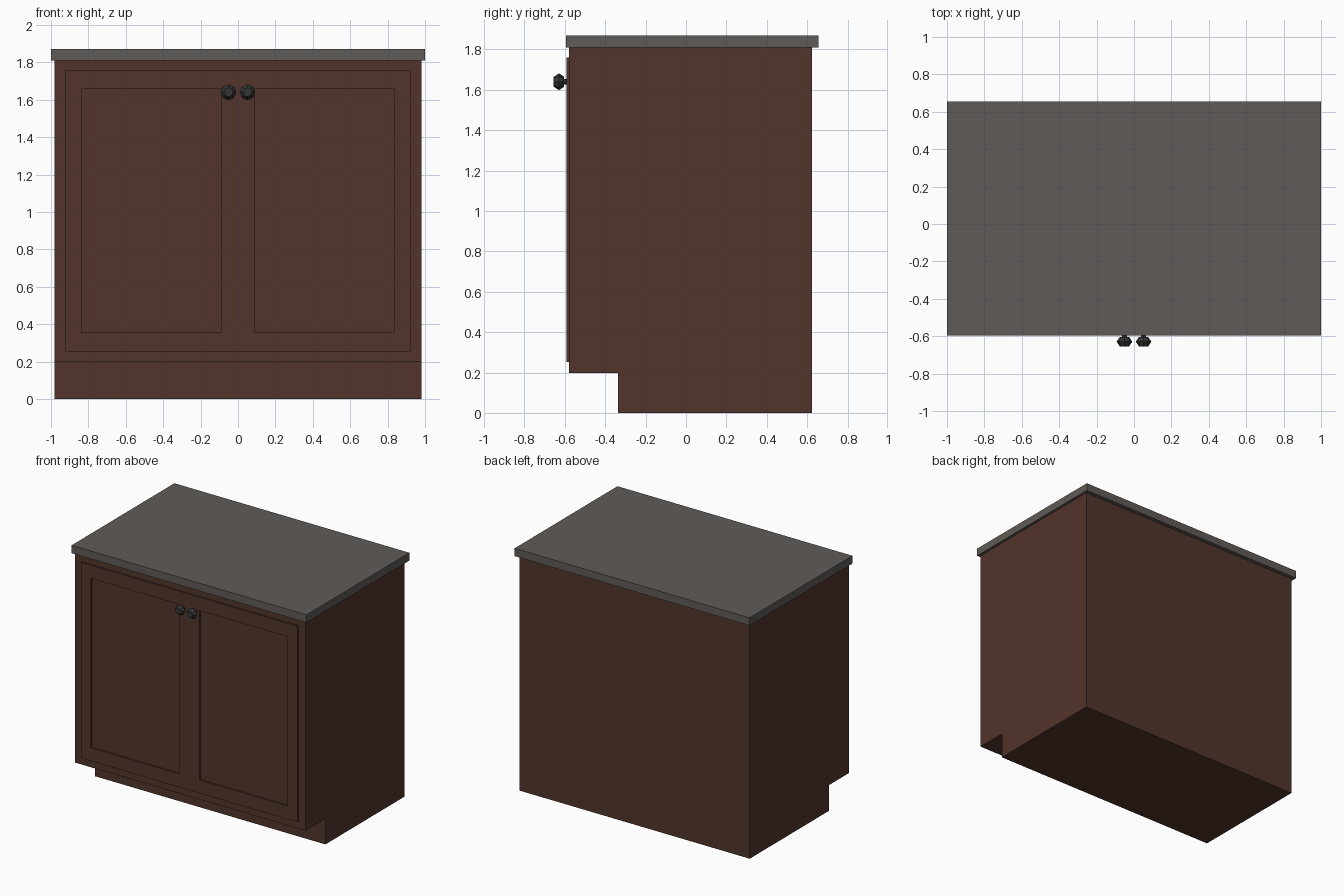
import bpy, bmesh, math

if "Cube" in bpy.data.objects:
    bpy.data.objects.remove(bpy.data.objects["Cube"])


def material(name, rgb):
    m = bpy.data.materials.new(name)
    m.diffuse_color = (*rgb, 1)
    m.use_nodes = True
    m.node_tree.nodes["Principled BSDF"].inputs["Base Color"].default_value = m.diffuse_color
    return m


wood = material("dark_wood", (0.085, 0.035, 0.025))
stone = material("grey_stone", (0.115, 0.105, 0.095))
metal = material("dark_metal", (0.035, 0.035, 0.037))


def finish(name, bm, mat):
    bmesh.ops.recalc_face_normals(bm, faces=bm.faces[:])
    me = bpy.data.meshes.new(name)
    bm.to_mesh(me)
    bm.free()
    me.materials.append(mat)
    ob = bpy.data.objects.new(name, me)
    bpy.context.collection.objects.link(ob)
    return ob


def extrude(bm, faces, vec):
    r = bmesh.ops.extrude_face_region(bm, geom=faces)
    moved = [v for v in r["geom"] if isinstance(v, bmesh.types.BMVert)]
    bmesh.ops.translate(bm, verts=moved, vec=vec)


def side_profile(name, pts, half_width, mat):
    """Extrude a (y, z) outline symmetrically along x."""
    bm = bmesh.new()
    f = bm.faces.new([bm.verts.new((-half_width, y, z)) for y, z in pts])
    extrude(bm, [f], (2 * half_width, 0, 0))
    return finish(name, bm, mat)


# Cabinet body with toe kick
side_profile("cabinet_body", [(-0.58, 0.198), (-0.337, 0.198), (-0.337, 0), (0.625, 0),
                              (0.625, 1.81), (-0.58, 1.81)], 0.98, wood)

# Countertop slab
side_profile("countertop", [(-0.595, 1.81), (0.655, 1.81),
                            (0.655, 1.87), (-0.595, 1.87)], 1.0, stone)

# Door frame: a grid of cells with the two panel openings left out
xs = [-0.922, -0.837, -0.088, 0.088, 0.837, 0.922]
zs = [0.253, 0.355, 1.658, 1.76]
bm = bmesh.new()
grid = [[bm.verts.new((x, -0.58, z)) for z in zs] for x in xs]
cells = []
for i in range(5):
    for j in range(3):
        if j == 1 and i in (1, 3):
            continue
        cells.append(bm.faces.new((grid[i][j], grid[i + 1][j],
                                   grid[i + 1][j + 1], grid[i][j + 1])))
extrude(bm, cells, (0, -0.013, 0))
finish("door_frame", bm, wood)

# Faceted knobs: profile of (radius, y) turned around the y axis
profile = [(0.014, -0.585), (0.014, -0.603), (0.024, -0.603), (0.042, -0.629), (0.024, -0.656)]
SIDES = 8
for side, x in (("left", -0.051), ("right", 0.051)):
    bm = bmesh.new()
    rings = [[bm.verts.new((x + r * math.cos(2 * math.pi * k / SIDES), y,
                            1.64 + r * math.sin(2 * math.pi * k / SIDES)))
              for k in range(SIDES)] for r, y in profile]
    for a, b in zip(rings, rings[1:]):
        for k in range(SIDES):
            n = (k + 1) % SIDES
            bm.faces.new((a[k], a[n], b[n], b[k]))
    bm.faces.new(rings[0])
    bm.faces.new(rings[-1])
    finish(side + "_knob", bm, metal)
